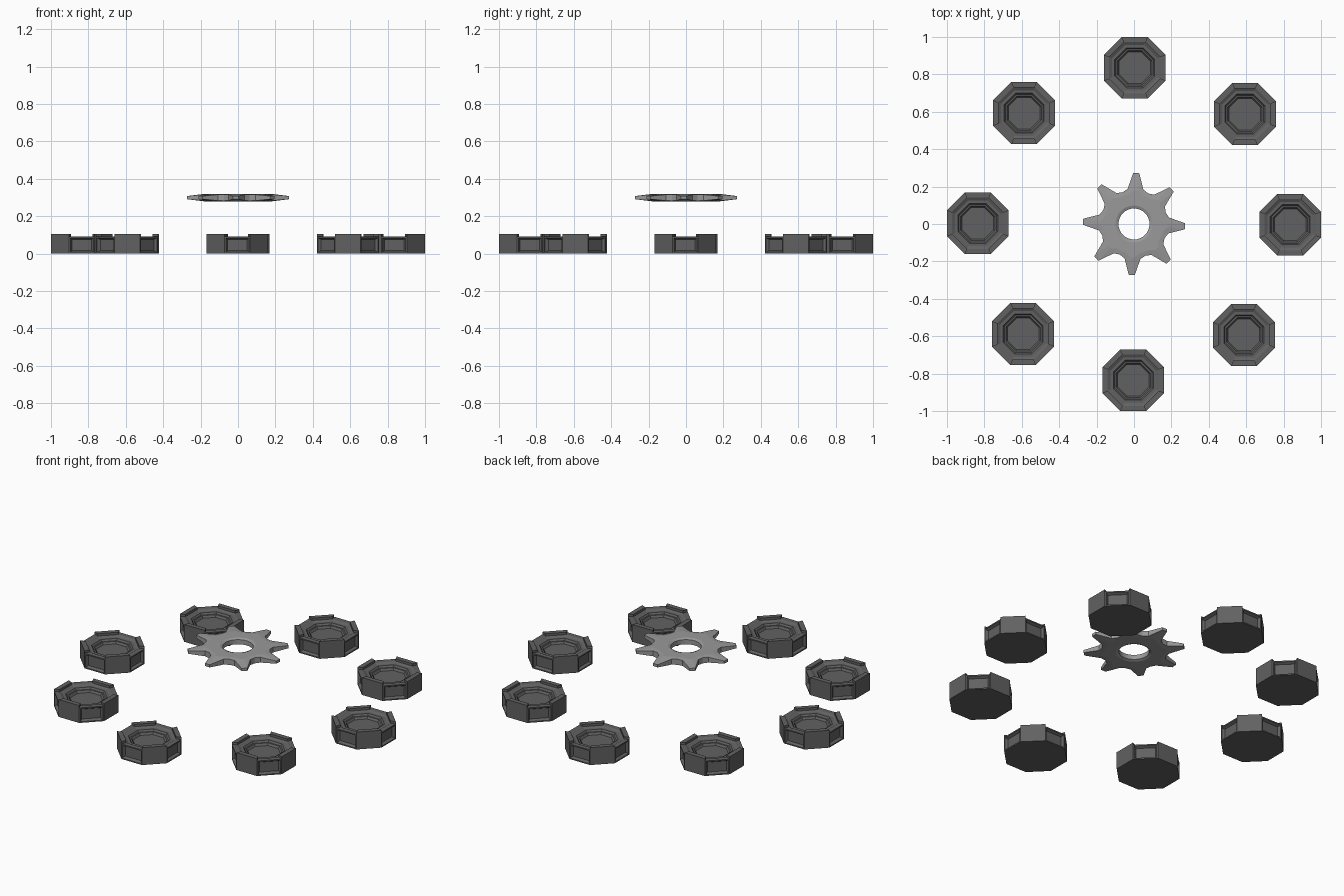
import bpy, bmesh
from math import radians, cos, sin, pi
from mathutils import Matrix

if "Cube" in bpy.data.objects:
    bpy.data.objects.remove(bpy.data.objects["Cube"])


def material(name, v):
    m = bpy.data.materials.new(name)
    m.diffuse_color = (v, v, v, 1)
    m.use_nodes = True
    m.node_tree.nodes["Principled BSDF"].inputs["Base Color"].default_value = m.diffuse_color
    return m


def make_object(name, bm, mat):
    bmesh.ops.recalc_face_normals(bm, faces=bm.faces[:])
    me = bpy.data.meshes.new(name)
    bm.to_mesh(me)
    bm.free()
    me.materials.append(mat)
    ob = bpy.data.objects.new(name, me)
    bpy.context.collection.objects.link(ob)
    return ob


def bridge(bm, a, b):
    n = len(a)
    return [bm.faces.new((a[i], a[(i + 1) % n], b[(i + 1) % n], b[i])) for i in range(n)]


dark = material("dark_grey", 0.12)
light = material("light_grey", 0.32)

# Octagonal pad: stepped basin, raised lips and side recesses on alternate sides
bm = bmesh.new()
profile = [(0.165, 0), (0.165, 0.09), (0.137, 0.09), (0.122, 0.082),
           (0.107, 0.082), (0.100, 0.072), (0.092, 0.072), (0.084, 0.060)]
rings = []
for apothem, z in profile:
    r = apothem / cos(pi / 8)
    rings.append([bm.verts.new((r * cos(radians(45 * i - 22.5)),
                                r * sin(radians(45 * i - 22.5)), z)) for i in range(8)])
bands = [bridge(bm, a, b) for a, b in zip(rings, rings[1:])]
bm.faces.new(rings[0][::-1])
bm.faces.new(rings[-1])
bmesh.ops.recalc_face_normals(bm, faces=bm.faces[:])
# Raised lips on the diagonal sides
for f in bands[1][1::2]:
    top = bmesh.ops.extrude_discrete_faces(bm, faces=[f])["faces"][0]
    for v in top.verts:
        v.co.z += 0.014
# Recessed panels in the straight sides
recess = bands[0][0::2]
bmesh.ops.inset_individual(bm, faces=recess, thickness=0.010, depth=0)
bmesh.ops.inset_individual(bm, faces=recess, thickness=0.012, depth=-0.015)
pad = make_object("pad_1", bm, dark)

# Eight pads around the circle, each turned to face the centre
for k in range(8):
    ob = pad if k == 0 else bpy.data.objects.new(f"pad_{k + 1}", pad.data)
    if k:
        bpy.context.collection.objects.link(ob)
    a = radians(45 * k - 0.25)
    ob.location = (0.835 * cos(a), 0.835 * sin(a), 0)
    ob.rotation_euler.z = radians(45 * k)

# Toothed ring: thin tapered teeth around a round hole
tooth = [(-13, 0.19, 0.016), (-3.3, 0.274, 0.008), (3.3, 0.274, 0.008),
         (13, 0.19, 0.016), (22.5, 0.18, 0.017)]
bm = bmesh.new()
outer = [(radians(45 * k + d), r, h) for k in range(8) for d, r, h in tooth]
even = [radians(-13 + 9 * i) for i in range(40)]
loops = [outer,
         [(a, 0.16 if h > 0.01 else 0.18, 0.02) for a, r, h in outer],
         [(a, 0.098, 0.02) for a in even],
         [(a, 0.083, 0.014) for a in even]]


def ring(points, side):
    return [bm.verts.new((r * cos(a), r * sin(a), side * h)) for a, r, h in points]


upper = [ring(p, 1) for p in loops]
lower = [ring(p, -1) for p in loops]
for layer in (upper, lower):
    for a, b in zip(layer, layer[1:]):
        bridge(bm, a, b)
bridge(bm, upper[0], lower[0])
bridge(bm, upper[-1], lower[-1])
bm.transform(Matrix.Translation((0, 0, 0.299)) @ Matrix.Rotation(radians(-2.5), 4, 'Z'))
make_object("toothed_ring", bm, light)
